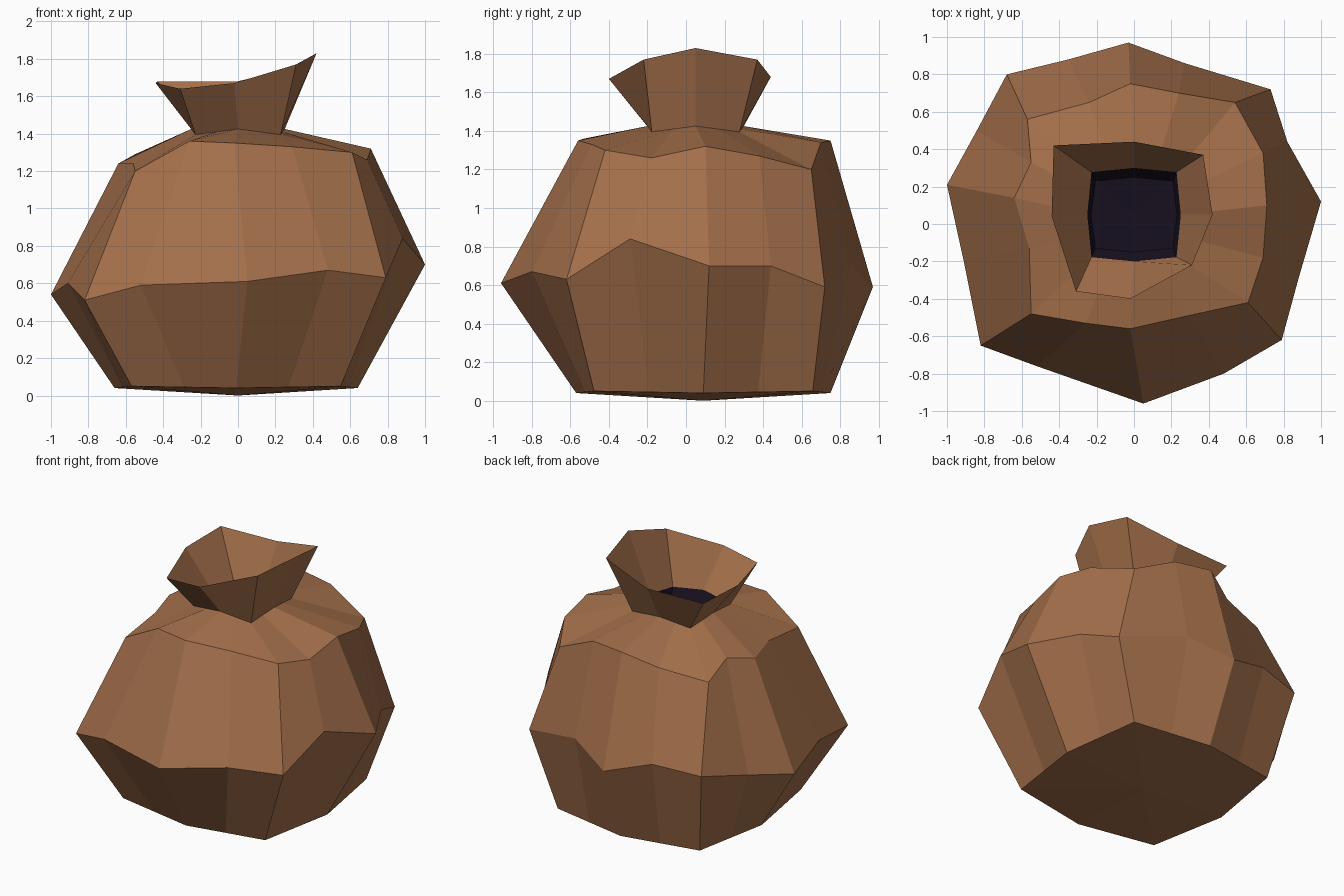
import bpy, bmesh

if "Cube" in bpy.data.objects:
    bpy.data.objects.remove(bpy.data.objects["Cube"])

def material(name, rgb):
    m = bpy.data.materials.new(name)
    m.diffuse_color = (*rgb, 1)
    m.use_nodes = True
    m.node_tree.nodes["Principled BSDF"].inputs["Base Color"].default_value = m.diffuse_color
    return m

def box_loop(cx, cy, hx, hy, corner, z_corner, z_mid):
    """Eight points, counter-clockwise from the front left corner."""
    signs = [(-1, -1), (0, -1), (1, -1), (1, 0), (1, 1), (0, 1), (-1, 1), (-1, 0)]
    loop = []
    for sx, sy in signs:
        f, z = (corner, z_corner) if sx and sy else (1, z_mid)
        loop.append((cx + sx * hx * f, cy + sy * hy * f, z))
    return loop

def subdivide(loop):
    """Add the midpoint of each side."""
    out = []
    for a, b in zip(loop, loop[1:] + loop[:1]):
        out += [a, tuple((p + q) / 2 for p, q in zip(a, b))]
    return out

def loft(name, loops, mat, base=None, flip=False):
    """Bridge loops with quads; optionally close the first loop to a point."""
    bm = bmesh.new()
    rings = [[bm.verts.new(p) for p in loop] for loop in loops]
    n = len(rings[0])
    faces = []
    for lo, hi in zip(rings, rings[1:]):
        for i in range(n):
            j = (i + 1) % n
            faces.append(bm.faces.new((lo[i], lo[j], hi[j], hi[i])))
    if base:
        c = bm.verts.new(base)
        for i in range(n):
            faces.append(bm.faces.new((rings[0][(i + 1) % n], rings[0][i], c)))
    if flip:
        bmesh.ops.reverse_faces(bm, faces=faces)
    me = bpy.data.meshes.new(name)
    bm.to_mesh(me)
    bm.free()
    me.materials.append(mat)
    ob = bpy.data.objects.new(name, me)
    bpy.context.collection.objects.link(ob)
    return ob

cloth = material("cloth", (0.37, 0.16, 0.07))
dark = material("dark_inside", (0.008, 0.005, 0.013))

# Cross-sections of the sack, from the floor to the mouth
bottom = box_loop(-0.01, 0.09, 0.65, 0.66, 0.86, 0.05, 0.04)
belly = [(-.82, -.65, .51), (-.52, -.76, .59), (.05, -.96, .61), (.48, -.80, .67),
         (.79, -.62, .63), (.88, -.29, .84), (1.0, .12, .70), (.82, .44, .70),
         (.73, .72, .59), (.27, .86, .70), (-.03, .97, .59), (-.35, .88, .69),
         (-.68, .80, .66), (-.84, .50, .60), (-1.0, .21, .54), (-.91, -.20, .60)]
shoulder = [(-.55, -.48, 1.20), (-.26, -.53, 1.36), (-.02, -.56, 1.35), (.29, -.49, 1.33),
            (.61, -.42, 1.30), (.69, -.18, 1.26), (.71, .10, 1.32), (.69, .38, 1.27),
            (.54, .65, 1.20), (.24, .70, 1.34), (-.02, .75, 1.35), (-.24, .65, 1.26),
            (-.57, .56, 1.21), (-.55, .33, 1.29), (-.64, .14, 1.24), (-.56, -.13, 1.24)]
neck = box_loop(0.0, 0.05, 0.25, 0.25, 0.91, 1.395, 1.425)
rim = [(-.31, -.36, 1.64), (-.02, -.40, 1.67), (.31, -.22, 1.77), (.42, .05, 1.83),
       (.37, .37, 1.77), (0, .44, 1.68), (-.43, .42, 1.68), (-.44, .04, 1.67)]

# Sack body and flared collar above the tie
loft("sack_body", [subdivide(bottom), belly, shoulder, subdivide(neck)], cloth, base=(0, 0.09, 0))
loft("sack_collar", [neck, rim], cloth)

# Shallow dark hollow seen through the mouth
hollow = box_loop(0.0, 0.05, 0.23, 0.2, 0.9, 1.34, 1.34)
loft("mouth_hollow", [hollow, neck], dark, base=(0, 0.05, 1.33), flip=True)
